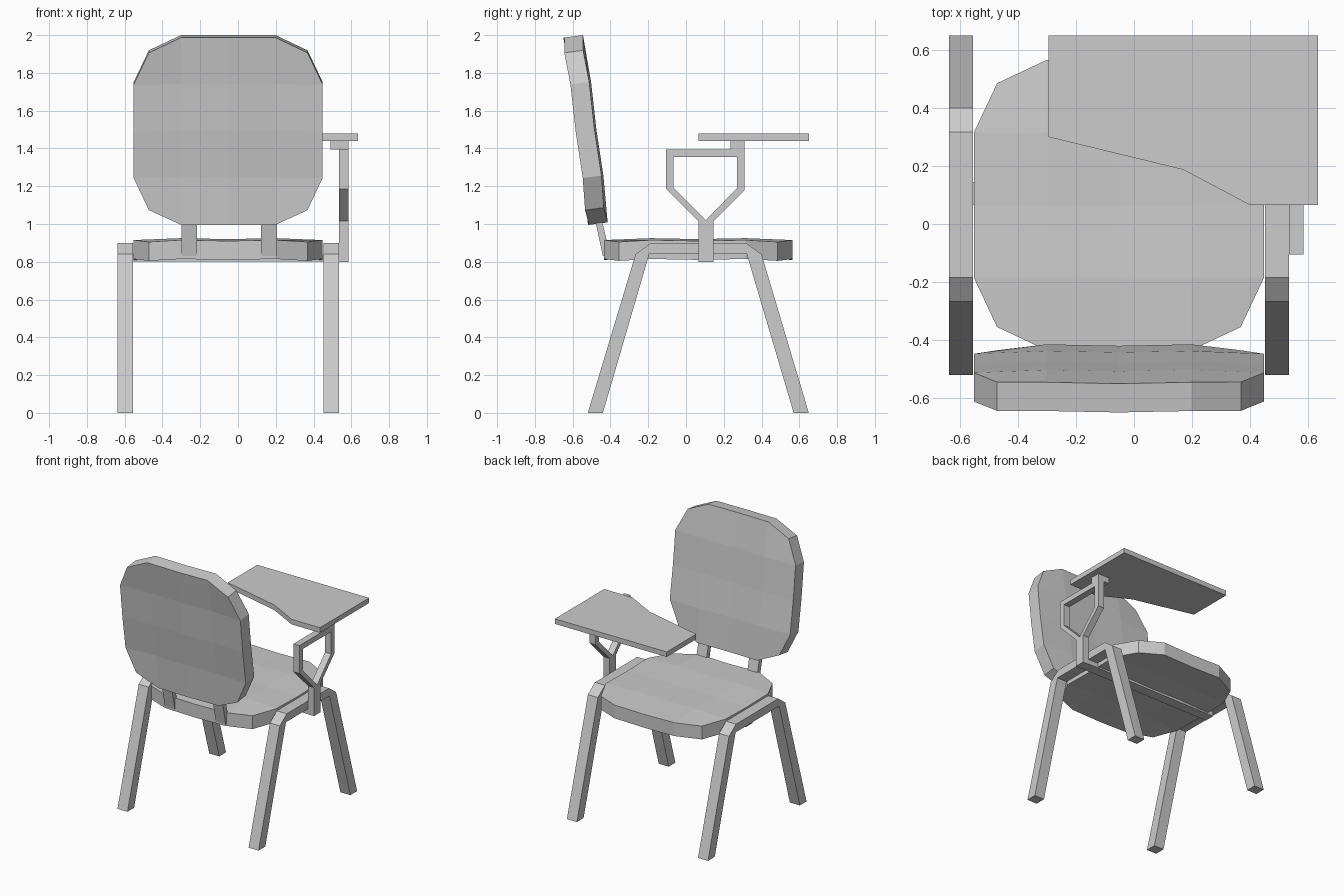
import bpy, bmesh, math
from mathutils import Vector

cube = bpy.data.objects.get("Cube")
if cube:
    bpy.data.objects.remove(cube, do_unlink=True)

grey = bpy.data.materials.new("light_grey")
grey.use_nodes = True
colour = (0.604, 0.604, 0.604, 1)
grey.diffuse_color = colour
grey.node_tree.nodes["Principled BSDF"].inputs["Base Color"].default_value = colour


def slab(name, points, faces, offset):
    """Closed solid made from a sheet of faces and its copy moved by offset."""
    bm = bmesh.new()
    near = [bm.verts.new(p) for p in points]
    far = [bm.verts.new(Vector(p) + Vector(offset)) for p in points]
    for f in faces:
        bm.faces.new([near[i] for i in f])
    rim = [e for e in bm.edges if e.is_boundary]
    partner = dict(zip(near, far))
    for e in rim:
        a, b = e.verts
        bm.faces.new((a, b, partner[b], partner[a]))
    for f in faces:
        bm.faces.new([far[i] for i in reversed(f)])
    bmesh.ops.recalc_face_normals(bm, faces=bm.faces)
    mesh = bpy.data.meshes.new(name)
    bm.to_mesh(mesh)
    bm.free()
    mesh.materials.append(grey)
    ob = bpy.data.objects.new(name, mesh)
    bpy.context.collection.objects.link(ob)
    return ob


def side_profile(name, profile, x0, x1, faces=None):
    """Profile in (y, z), extruded from x0 to x1."""
    return slab(name, [(x0, y, z) for y, z in profile],
                faces or [range(len(profile))], (x1 - x0, 0, 0))


def box(name, x0, x1, y0, y1, z0, z1):
    return side_profile(name, [(y0, z0), (y1, z0), (y1, z1), (y0, z1)], x0, x1)


def pad(name, location, tilt):
    """Faceted cushion: 4 x 4 grid with pulled-in corners and a slight crown."""
    crown = {0: 0.005, 1: 0.01, 2: 0}
    points = []
    for j in range(-2, 3):
        for i in range(-2, 3):
            s = 0.21 if abs(i) == abs(j) == 2 else 0.25
            points.append((i * s, j * s, crown[abs(i)] + crown[abs(j)]))
    faces = [(k, k + 1, k + 6, k + 5)
             for k in (r * 5 + c for r in range(4) for c in range(4))]
    ob = slab(name, points, faces, (0, 0, -0.1))
    ob.location = location
    ob.rotation_euler.x = math.radians(tilt)
    return ob


# Seat and backrest
pad("seat", (-0.052, 0.065, 0.905), 0)
pad("backrest", (-0.052, -0.49, 1.503), -82.5)

# Flat bars joining backrest to seat
for name, x in (("right_back_support", -0.3), ("left_back_support", 0.123)):
    side_profile(name, [(-0.485, 1.04), (-0.45, 1.04), (-0.4, 0.83), (-0.44, 0.83)],
                 x, x + 0.083)

# Side frames with splayed legs
frame = [(-0.52, 0), (-0.267, 0.84), (-0.185, 0.9), (0.317, 0.9), (0.4, 0.84),
         (0.65, 0), (0.57, 0), (0.322, 0.84), (-0.195, 0.84), (-0.44, 0)]
for name, x in (("right_leg_frame", -0.638), ("left_leg_frame", 0.452)):
    side_profile(name, frame, x, x + 0.083)

# Cross bar under the seat and the post that carries the desk
box("cross_bar", -0.6, 0.56, 0.065, 0.145, 0.802, 0.838)
box("desk_post", 0.535, 0.585, 0.065, 0.145, 0.8, 1.015)

# Five-sided open bracket
outer = [(-0.105, 1.395), (-0.105, 1.185), (0.105, 0.975), (0.31, 1.18), (0.31, 1.395)]
inner = [(-0.065, 1.355), (-0.065, 1.19), (0.105, 1.02), (0.27, 1.19), (0.27, 1.355)]
ring = [(k, (k + 1) % 5, (k + 1) % 5 + 5, k + 5) for k in range(5)]
side_profile("desk_bracket", outer + inner, 0.535, 0.585, ring)
box("desk_mount", 0.49, 0.585, 0.235, 0.31, 1.395, 1.44)

# Writing surface
desk = [(-0.295, 0.65), (0.635, 0.65), (0.635, 0.065),
        (0.4, 0.065), (0.17, 0.187), (-0.295, 0.3)]
slab("desk_top", [(x, y, 1.44) for x, y in desk], [range(6)], (0, 0, 0.038))
